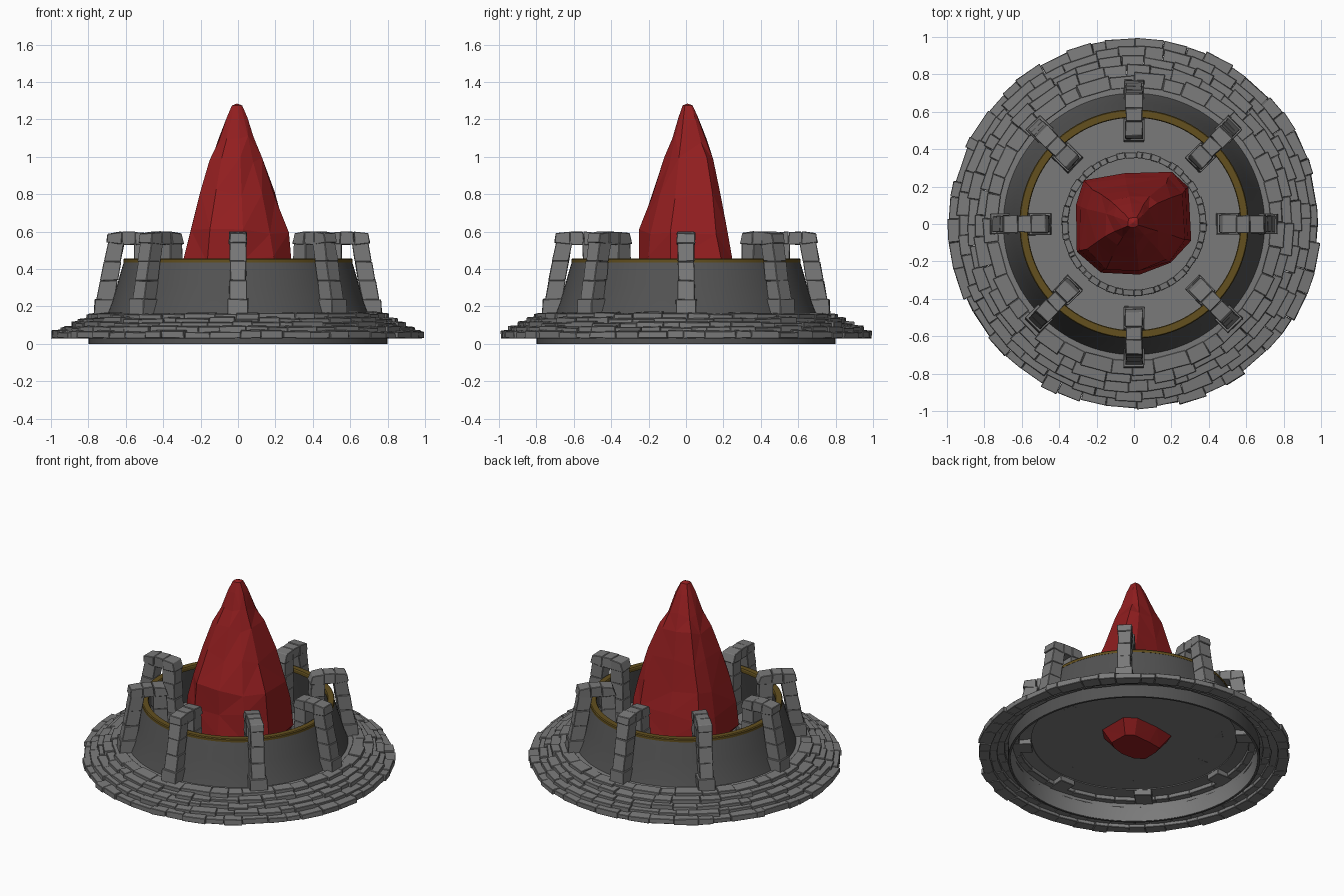
import bpy, bmesh, math, random
from mathutils import Vector

random.seed(7)
cube = bpy.data.objects.get("Cube")
if cube:
    bpy.data.objects.remove(cube, do_unlink=True)


def material(name, rgb):
    m = bpy.data.materials.new(name)
    m.use_nodes = True
    m.diffuse_color = (*rgb, 1)
    m.node_tree.nodes["Principled BSDF"].inputs["Base Color"].default_value = (*rgb, 1)
    return m


STONE = material("grey stone", (0.195, 0.195, 0.195))
DARK = material("dark stone", (0.085, 0.085, 0.085))
GOLD = material("old gold", (0.125, 0.08, 0.013))
RED = material("red crystal", (0.29, 0.013, 0.014))


def finish(bm, name, mat, smooth=False, bevel=0):
    bmesh.ops.recalc_face_normals(bm, faces=bm.faces)
    mesh = bpy.data.meshes.new(name)
    bm.to_mesh(mesh)
    bm.free()
    mesh.materials.append(mat)
    ob = bpy.data.objects.new(name, mesh)
    bpy.context.collection.objects.link(ob)
    if bevel:
        mod = ob.modifiers.new("worn edges", 'BEVEL')
        mod.width = bevel
        mod.segments = 1
    if smooth:
        bpy.ops.object.select_all(action='DESELECT')
        ob.select_set(True)
        bpy.context.view_layer.objects.active = ob
        bpy.ops.object.shade_smooth_by_angle(angle=math.radians(30))
    return ob


def bridge(bm, rings, closed=False):
    pairs = list(zip(rings, rings[1:]))
    if closed:
        pairs.append((rings[-1], rings[0]))
    for a, b in pairs:
        n = len(a)
        for i in range(n):
            j = (i + 1) % n
            bm.faces.new((a[i], a[j], b[j], b[i]))


def polar(r, a, z, side=0):
    """Point at radius r and angle a, shifted sideways."""
    return Vector((r * math.cos(a) - side * math.sin(a),
                   r * math.sin(a) + side * math.cos(a), z))


def lathe(name, profile, mat, segs=96):
    bm = bmesh.new()
    rings = [[bm.verts.new(polar(r, math.tau * i / segs, z)) for i in range(segs)]
             for r, z in profile]
    bridge(bm, rings, closed=True)
    return finish(bm, name, mat, smooth=True)


def disc(name, radius, z, mat):
    bm = bmesh.new()
    bmesh.ops.create_circle(bm, cap_ends=True, segments=96, radius=radius)
    bmesh.ops.translate(bm, vec=(0, 0, z), verts=bm.verts)
    return finish(bm, name, mat)


def prism(bm, profile, place_a, place_b, wobble):
    """Rough block: a radius/height profile placed at two ends."""
    ends = []
    for place in (place_a, place_b):
        ends.append([bm.verts.new(place(r, z) + Vector([random.uniform(-wobble, wobble)
                                                       for _ in range(3)]))
                     for r, z in profile])
    bridge(bm, ends)
    bm.faces.new(ends[0])
    bm.faces.new(ends[1])


def stone_ring(name, r0, r1, z0, z1, count, rough):
    bm = bmesh.new()
    cuts = [(i + random.uniform(-0.3, 0.3)) * math.tau / count for i in range(count)]
    cuts.append(cuts[0] + math.tau)
    for a, b in zip(cuts, cuts[1:]):
        out = r1 - random.uniform(0, rough)
        top = z1 - random.uniform(0, rough * 0.5)
        gap = 0.0005 / r1
        prism(bm, [(r0, z0), (out, z0), (out, top - rough * 0.3), (r0, top)],
              lambda r, z: polar(r, a + gap, z),
              lambda r, z: polar(r, b - gap, z), rough * 0.12)
    return finish(bm, name, STONE, bevel=0.0025)


# Foundation wall, and the lighter stepped shell lining it
lathe("foundation", [(0.8, 0), (0.8, 0.1), (0.788, 0.1), (0.788, 0)], DARK)
lathe("step_core", [(0.79, 0.001), (0.79, 0.15), (0.75, 0.158), (0.65, 0.158),
                    (0.65, 0.152), (0.765, 0.14), (0.78, 0.08), (0.784, 0.001)], STONE)

# Rough paving courses, stepping up toward the basin
courses = [("outer", 1.0), ("second", 0.953), ("third", 0.905),
           ("fourth", 0.862), ("top", 0.815)]
for i, (label, radius) in enumerate(courses):
    stone_ring(f"step_{label}", radius - 0.085, radius, 0.03 + 0.022 * i,
               0.078 + 0.024 * i, 48 - 3 * i, 0.022)

# Basin wall leaning inward, gold rim and floor
lathe("basin_wall", [(0.7, 0.155), (0.675, 0.22), (0.648, 0.31), (0.622, 0.4), (0.61, 0.44),
                     (0.575, 0.44), (0.59, 0.39), (0.625, 0.27), (0.66, 0.155)], DARK)
lathe("gold_rim", [(0.613, 0.434), (0.613, 0.45), (0.608, 0.456), (0.572, 0.456),
                   (0.568, 0.45), (0.568, 0.43)], GOLD)
disc("basin_floor", 0.67, 0.162, STONE)
stone_ring("crystal_surround", 0.352, 0.39, 0.163, 0.205, 48, 0.008)


# Eight rough arches straddling the rim
def arch(index):
    a = index * math.tau / 8
    bm = bmesh.new()

    def block(profile, half, wobble=0.003):
        half *= random.uniform(0.95, 1.04)
        prism(bm, profile, lambda r, z: polar(r, a, z, -half),
              lambda r, z: polar(r, a, z, half), wobble)

    def leg(bottom, top, z0, z1, count):
        """Stack of blocks between two radius spans."""
        def span(t):
            z = z0 + (z1 - z0) * t
            return [(b + (c - b) * t, z) for b, c in zip(bottom, top)]
        for k in range(count):
            low, high = span(k / count), span((k + 1) / count)
            block([low[0], low[1], high[1], high[0]], 0.045)

    block([(0.65, 0.115), (0.772, 0.115), (0.766, 0.24), (0.655, 0.24)], 0.056)
    leg((0.662, 0.756), (0.607, 0.695), 0.235, 0.545, 3)
    block([(0.44, 0.163), (0.565, 0.163), (0.56, 0.24), (0.445, 0.24)], 0.058)
    leg((0.452, 0.55), (0.465, 0.555), 0.235, 0.545, 3)
    # Lintel of three stones
    block([(0.455, 0.535), (0.545, 0.53), (0.55, 0.6), (0.475, 0.592)], 0.048)
    block([(0.545, 0.53), (0.62, 0.53), (0.62, 0.6), (0.55, 0.6)], 0.044)
    block([(0.62, 0.53), (0.705, 0.54), (0.697, 0.59), (0.62, 0.6)], 0.048)
    finish(bm, f"arch_{index + 1}", STONE, bevel=0.003)


for i in range(8):
    arch(i)

# Faceted crystal: an irregular outline lofted through sections
# outline corners at full width, as x, y
outline = [(0.31, -0.09), (0.3, 0.2), (0.2, 0.27), (-0.05, 0.265), (-0.27, 0.23),
           (-0.31, 0.1), (-0.31, -0.15), (-0.18, -0.265), (0.03, -0.27), (0.2, -0.21)]
# height, left, right, front, back
sections = [(0.08, -0.14, 0.16, -0.1, 0.13), (0.16, -0.2, 0.22, -0.17, 0.2),
            (0.28, -0.31, 0.31, -0.27, 0.275), (0.45, -0.29, 0.29, -0.255, 0.255),
            (0.6, -0.26, 0.27, -0.25, 0.22), (0.8, -0.203, 0.2, -0.178, 0.187),
            (0.98, -0.15, 0.13, -0.115, 0.15), (1.1, -0.108, 0.085, -0.075, 0.112),
            (1.21, -0.06, 0.05, -0.04, 0.065), (1.275, -0.032, 0.022, -0.018, 0.035)]
bm = bmesh.new()
rings = []
for z, left, right, front, back in sections:
    ring = []
    for x, y in outline:
        k = random.uniform(0.965, 1.02)
        px = k * x / 0.31 * (right if x > 0 else -left)
        py = k * y / 0.27 * (back if y > 0 else -front)
        dz = random.uniform(-0.025, 0.025) if 0.2 < z < 1.2 else 0
        ring.append(bm.verts.new((px, py, z + dz)))
    rings.append(ring)
bridge(bm, rings)
bm.faces.new(rings[0])
tip = bm.verts.new((-0.005, 0.008, 1.285))
for i, v in enumerate(rings[-1]):
    bm.faces.new((v, rings[-1][(i + 1) % len(outline)], tip))
bmesh.ops.triangulate(bm, faces=bm.faces)
finish(bm, "crystal", RED)
